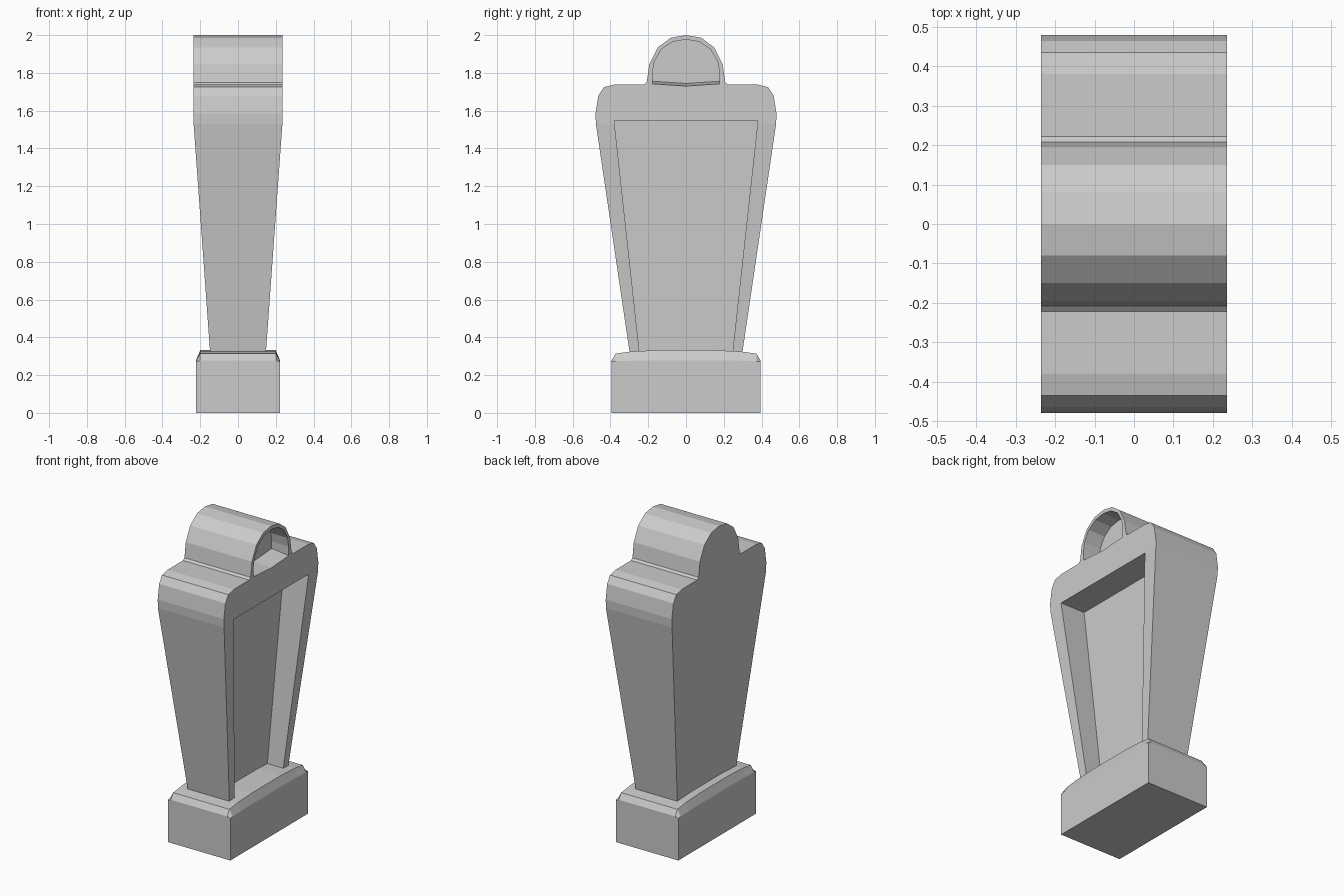
import bpy, bmesh

if "Cube" in bpy.data.objects:
    bpy.data.objects.remove(bpy.data.objects["Cube"])


def mirrored(half):
    """Right half outline (y, z), bottom to top, completed on the left side."""
    return half + [(-y, z) for y, z in reversed(half) if y > 0]


def loft(name, sections):
    """Skin a solid through matching outlines of (x, y, z) points."""
    bm = bmesh.new()
    rings = [[bm.verts.new(p) for p in s] for s in sections]
    n = len(rings[0])
    for a, b in zip(rings, rings[1:]):
        for i in range(n):
            j = (i + 1) % n
            bm.faces.new((a[i], a[j], b[j], b[i]))
    bm.faces.new(rings[0])
    bm.faces.new(rings[-1])
    bmesh.ops.recalc_face_normals(bm, faces=bm.faces)
    mesh = bpy.data.meshes.new(name)
    bm.to_mesh(mesh)
    bm.free()
    ob = bpy.data.objects.new(name, mesh)
    bpy.context.collection.objects.link(ob)
    return ob


def cut(target, cutter):
    mod = target.modifiers.new("recess", 'BOOLEAN')
    mod.operation = 'DIFFERENCE'
    mod.solver = 'EXACT'
    mod.object = cutter
    bpy.context.view_layer.objects.active = target
    bpy.ops.object.modifier_apply(modifier=mod.name)
    bpy.data.objects.remove(cutter)


# Plinth with chamfered edges and a gently crowned top
crown = mirrored([(.395, 0), (.395, .277), (.372, .314), (.29, .325), (.15, .332)])
side = mirrored([(.395, 0), (.395, .27), (.372, .274), (.29, .276), (.15, .278)])
loft("plinth", [[(x, y, z) for y, z in prof] for x, prof in
                ((-.222, side), (-.2, crown), (.2, crown), (.222, side))])

# Body: shouldered outline with arched crest
outline = mirrored([(.297, .31), (.477, 1.53), (.479, 1.585), (.464, 1.68), (.434, 1.725),
                    (.38, 1.738), (.222, 1.738), (.208, 1.75), (.194, 1.845),
                    (.149, 1.935), (.08, 1.986), (0, 2.0)])
body = loft("body", [[(x, y, z) for y, z in outline] for x in (-.235, .235)])

# Taper the thickness below the shoulders
bm = bmesh.new()
bm.from_mesh(body.data)
bmesh.ops.bisect_plane(bm, geom=bm.verts[:] + bm.edges[:] + bm.faces[:],
                       plane_co=(0, 0, 1.53), plane_no=(0, 0, 1), dist=1e-4)
for v in bm.verts:
    if v.co.z < 1.52:
        v.co.x *= .147 / .235
bm.to_mesh(body.data)
bm.free()

# Large screen recess, open down to the plinth
panel = mirrored([(.243, .29), (.38, 1.545)])
back = [(.035 if z < 1 else .06, y, z) for y, z in panel]
cut(body, loft("panel_cutter", [back, [(.4, y, z) for y, z in panel]]))

# Arched recess in the crest, with a slightly dished floor
arch = [(0, 1.73), (.178, 1.742), (.178, 1.80), (.167, 1.86), (.13, 1.925),
        (.07, 1.965), (0, 1.977)]
arch += [(-y, z) for y, z in reversed(arch) if y > 0]
inner = [(.115, y, z + (.014 if z < 1.75 else 0)) for y, z in arch]
cut(body, loft("arch_cutter", [inner, [(.236, y, z) for y, z in arch]]))
